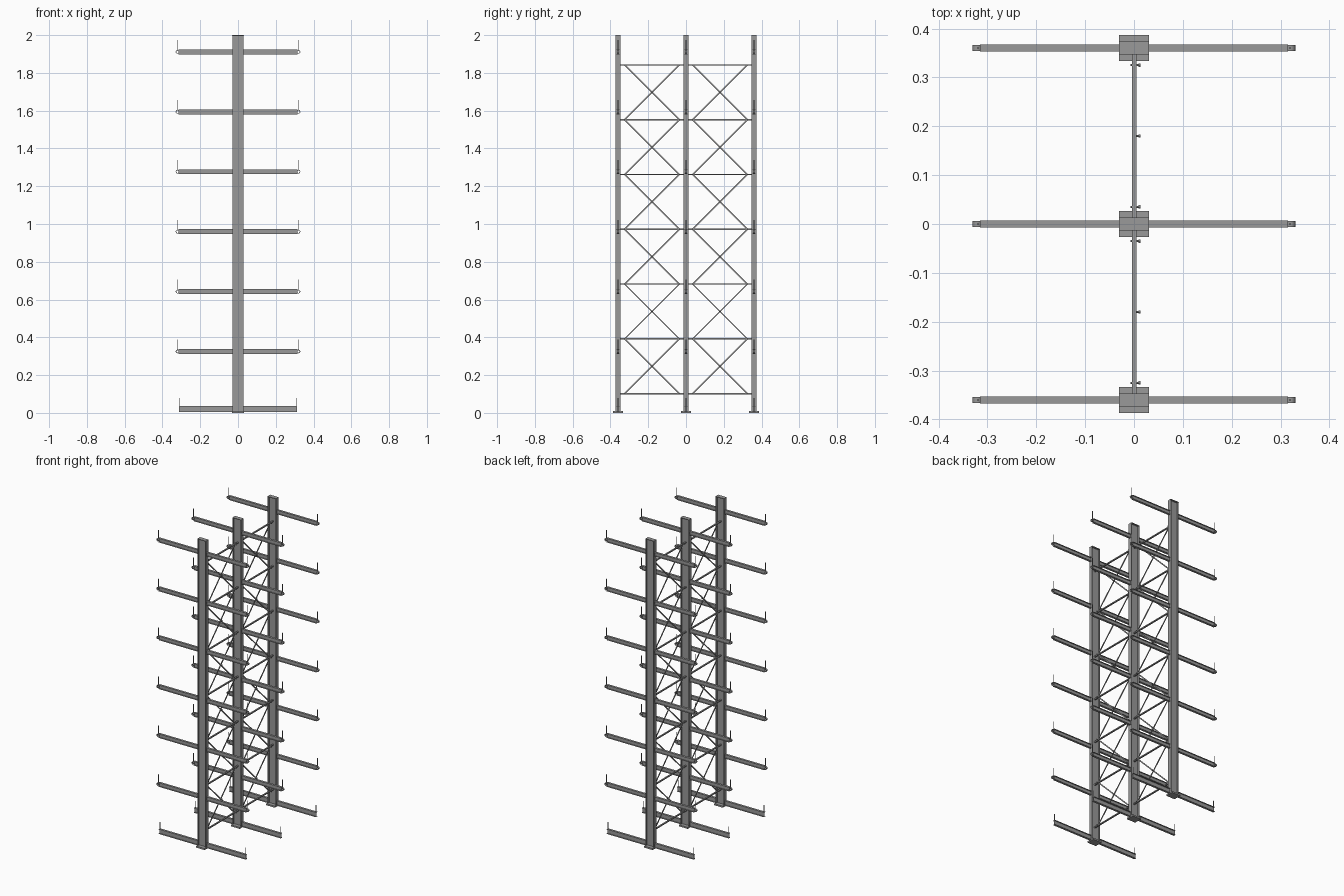
import bpy, bmesh, math
from mathutils import Vector, Matrix

if "Cube" in bpy.data.objects:
    bpy.data.objects.remove(bpy.data.objects["Cube"])

COLUMNS = (-0.36, 0.0, 0.36)
LEVELS = [0.325 + 0.3172 * i for i in range(6)]
BRACES = [0.102 + 0.29 * i for i in range(7)]

# dark grey steel
steel = bpy.data.materials.new("dark_steel")
steel.diffuse_color = (0.32, 0.32, 0.32, 1)
steel.use_nodes = True
steel.node_tree.nodes["Principled BSDF"].inputs["Base Color"].default_value = steel.diffuse_color


def finish(name, bm, smooth=False):
    bmesh.ops.recalc_face_normals(bm, faces=bm.faces)
    me = bpy.data.meshes.new(name)
    bm.to_mesh(me)
    bm.free()
    me.materials.append(steel)
    ob = bpy.data.objects.new(name, me)
    bpy.context.collection.objects.link(ob)
    if smooth:
        bpy.ops.object.select_all(action='DESELECT')
        ob.select_set(True)
        bpy.context.view_layer.objects.active = ob
        bpy.ops.object.shade_smooth_by_angle(angle=math.radians(40))
    return ob


def box(bm, center, size, rot=Matrix()):
    m = Matrix.Translation(center) @ rot @ Matrix.Diagonal((*size, 1))
    bmesh.ops.create_cube(bm, size=1, matrix=m)


def rod(bm, a, b, r, sides=12):
    a, b = Vector(a), Vector(b)
    d = b - a
    m = Matrix.Translation((a + b) / 2) @ d.to_track_quat('Z', 'Y').to_matrix().to_4x4()
    bmesh.ops.create_cone(bm, cap_ends=True, segments=sides, radius1=r,
                          radius2=r, depth=d.length, matrix=m)


def i_beam(bm, start, end, u, v, depth, width, flange, web):
    """I section: depth along u, flange width along v."""
    d, w, g = depth / 2, width / 2, web / 2
    f = d - flange
    half = [(d, -w), (d, w), (f, w), (f, g), (-f, g), (-f, w)]
    pts = half + [(-p, -q) for p, q in half]
    rings = [[bm.verts.new(Vector(c) + Vector(u) * p + Vector(v) * q) for p, q in pts]
             for c in (start, end)]
    n = len(pts)
    for i in range(n):
        j = (i + 1) % n
        bm.faces.new((rings[0][i], rings[0][j], rings[1][j], rings[1][i]))
    for ring in rings:
        bm.faces.new(ring)


def ring_tube(bm, center, r_out, r_in, width, sides=16):
    loops = []
    for r, y in ((r_out, -1), (r_out, 1), (r_in, 1), (r_in, -1)):
        loops.append([bm.verts.new(Vector(center) + Vector(
            (r * math.cos(t), y * width / 2, r * math.sin(t))))
            for t in (2 * math.pi * i / sides for i in range(sides))])
    for k in range(4):
        a, b = loops[k], loops[(k + 1) % 4]
        for i in range(sides):
            j = (i + 1) % sides
            bm.faces.new((a[i], a[j], b[j], b[i]))


X, Y, Z = (1, 0, 0), (0, 1, 0), (0, 0, 1)

for y in COLUMNS:
    # upright column
    bm = bmesh.new()
    i_beam(bm, (0, y, 0.006), (0, y, 1.997), X, Y, 0.06, 0.027, 0.004, 0.004)
    finish("column", bm)

    # column cap
    bm = bmesh.new()
    box(bm, (0, y, 1.998), (0.061, 0.027, 0.004))
    finish("column_cap", bm)

    # base plate
    bm = bmesh.new()
    box(bm, (0, y, 0.005), (0.062, 0.053, 0.01))
    finish("base_plate", bm)

    arms, pins, tips = bmesh.new(), bmesh.new(), bmesh.new()
    for s in (-1, 1):
        # base arm and its stop pin
        i_beam(arms, (s * 0.028, y, 0.0215), (s * 0.312, y, 0.0215),
               Z, Y, 0.031, 0.0145, 0.003, 0.003)
        rod(pins, (s * 0.308, y, 0.03), (s * 0.308, y, 0.08), 0.002)
        for z in LEVELS:
            # load arm, rounded end tube and stop pin
            i_beam(arms, (s * 0.028, y, z), (s * 0.315, y, z),
                   Z, Y, 0.026, 0.0145, 0.003, 0.003)
            ring_tube(tips, (s * 0.3205, y, z), 0.0095, 0.0065, 0.012)
            rod(pins, (s * 0.319, y, z + 0.006), (s * 0.319, y, z + 0.063), 0.002)
    finish("arms", arms)
    finish("stop_pins", pins, True)
    finish("arm_end_tubes", tips, True)

for y0, y1 in zip(COLUMNS, COLUMNS[1:]):
    bars, diags, bolts = bmesh.new(), bmesh.new(), bmesh.new()
    ya, yb, ym = y0 + 0.035, y1 - 0.035, (y0 + y1) / 2
    for z in BRACES:
        # horizontal strut with a bolt near each end
        box(bars, (0.0005, ym, z), (0.009, y1 - y0 - 0.004, 0.007))
        for y in (ya, yb):
            rod(bolts, (-0.007, y, z), (0.009, y, z), 0.0022, 8)
            rod(bolts, (0.009, y, z), (0.013, y, z), 0.004, 6)
    for z0, z1 in zip(BRACES, BRACES[1:]):
        # crossed diagonals with a centre bolt
        length = math.hypot(yb - ya, z1 - z0)
        ang = math.atan2(z1 - z0, yb - ya)
        for s in (-1, 1):
            box(diags, (0.0005 + s * 0.002, ym, (z0 + z1) / 2), (0.004, length, 0.007),
                Matrix.Rotation(s * ang, 4, 'X'))
        zm = (z0 + z1) / 2
        rod(bolts, (-0.004, ym, zm), (0.009, ym, zm), 0.0022, 8)
        rod(bolts, (0.009, ym, zm), (0.013, ym, zm), 0.004, 6)
    finish("horizontal_struts", bars)
    finish("diagonal_braces", diags)
    finish("brace_bolts", bolts)
